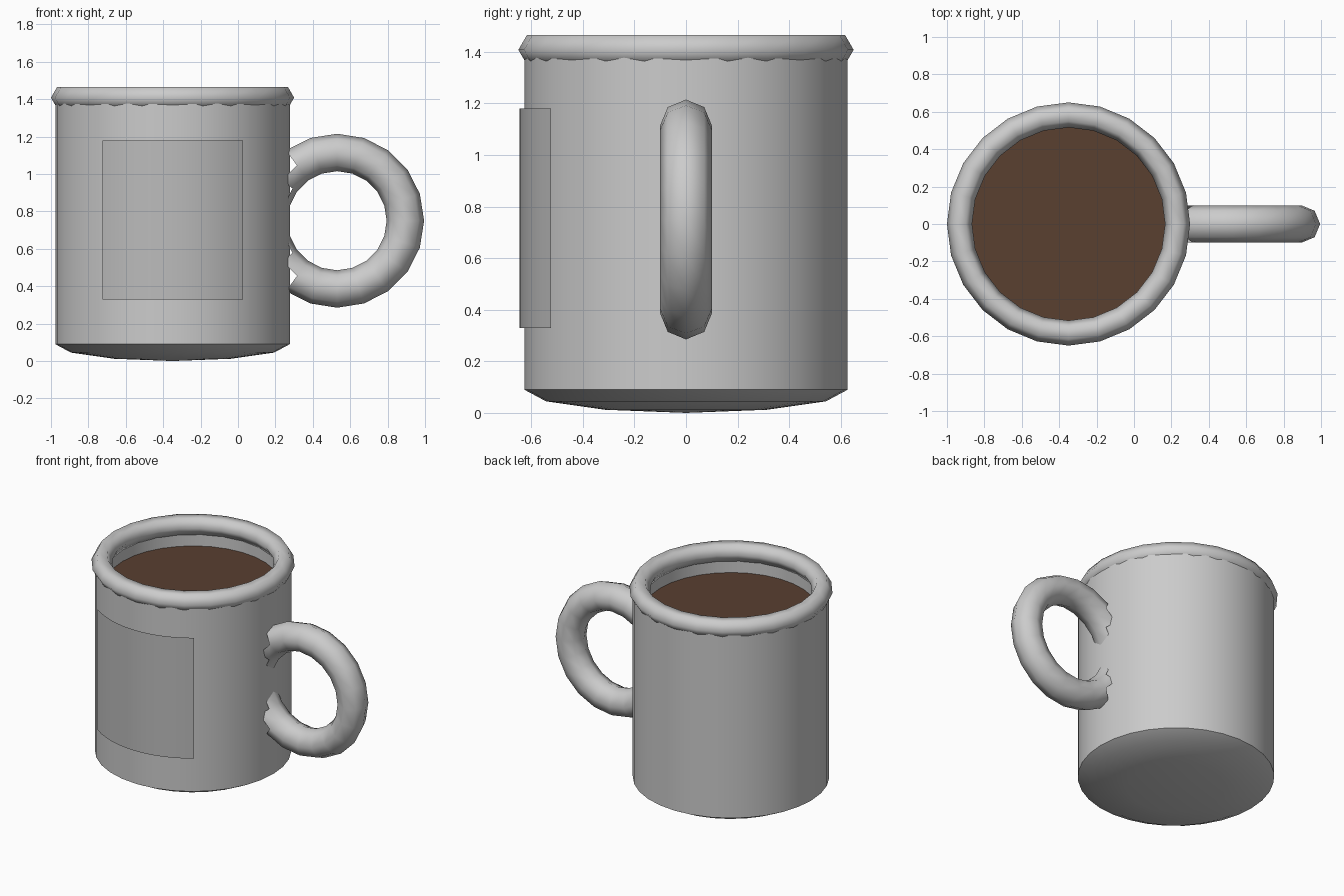
import bpy, bmesh
from math import sin, cos, pi, radians, hypot

if "Cube" in bpy.data.objects:
    bpy.data.objects.remove(bpy.data.objects["Cube"])

CX = -0.35      # axis of the cup
R = 0.627       # outer wall radius


def material(name, rgb):
    m = bpy.data.materials.new(name)
    m.diffuse_color = (*rgb, 1)
    m.use_nodes = True
    m.node_tree.nodes["Principled BSDF"].inputs["Base Color"].default_value = m.diffuse_color
    return m


def finish(ob, name, angle=50, mat=None):
    ob.name = name
    if mat:
        ob.data.materials.append(mat)
    bpy.ops.object.select_all(action='DESELECT')
    ob.select_set(True)
    bpy.context.view_layer.objects.active = ob
    bpy.ops.object.shade_smooth_by_angle(angle=radians(angle))
    return ob


def lathe(name, profile, steps, mat=None, start=0.0, sweep=2 * pi, angle=50):
    """Spin an (r, z) profile about the cup axis."""
    bm = bmesh.new()
    vs = [bm.verts.new((r * cos(start), r * sin(start), z)) for r, z in profile]
    es = [bm.edges.new(p) for p in zip(vs, vs[1:])]
    bmesh.ops.spin(bm, geom=vs + es, cent=(0, 0, 0), axis=(0, 0, 1),
                   angle=sweep, steps=steps)
    bmesh.ops.remove_doubles(bm, verts=bm.verts, dist=1e-4)
    bmesh.ops.recalc_face_normals(bm, faces=bm.faces)
    me = bpy.data.meshes.new(name)
    bm.to_mesh(me)
    bm.free()
    ob = bpy.data.objects.new(name, me)
    bpy.context.collection.objects.link(ob)
    ob.location.x = CX
    return finish(ob, name, angle, mat)


# cup: shallow domed base, straight outer wall, inner wall and floor
base = [(R * cos(t), 0.09 * (1 - sin(t))) for t in (pi / 2, pi / 3, pi / 6, 0)]
lathe("cup_body", base + [(R, 1.41), (0.55, 1.41), (0.55, 0.14), (0, 0.14)], 32)

# rolled rim
bpy.ops.mesh.primitive_torus_add(location=(CX, 0, 1.408), major_radius=0.583,
                                 minor_radius=0.067, major_segments=24,
                                 minor_segments=6)
finish(bpy.context.object, "rim", 80)

# drink surface
lathe("coffee", [(0, 1.27), (0.55, 1.27)], 32, material("coffee", (0.10, 0.05, 0.03)))

# curved label panel standing just off the front wall
half = radians(35.6)
lathe("front_panel", [(0.645, 0.33), (0.645, 1.18)], 12,
      material("panel_grey", (0.5, 0.5, 0.5)), start=-pi / 2 - half, sweep=2 * half)

# ring handle, with the faces buried in the cup removed
bpy.ops.mesh.primitive_torus_add(location=(0, 0, 0), major_radius=0.365,
                                 minor_radius=0.1, major_segments=20,
                                 minor_segments=8)
handle = bpy.context.object
bm = bmesh.new()
bm.from_mesh(handle.data)
for v in bm.verts:                       # stand the ring up in the xz plane
    x, y, z = v.co
    v.co = (x + 0.53, -z, y + 0.75)
buried = []
for f in bm.faces:
    c = f.calc_center_median()
    if hypot(c.x - CX, c.y) < 0.62:
        buried.append(f)
bmesh.ops.delete(bm, geom=buried, context='FACES')
bm.to_mesh(handle.data)
bm.free()
finish(handle, "handle", 80)
